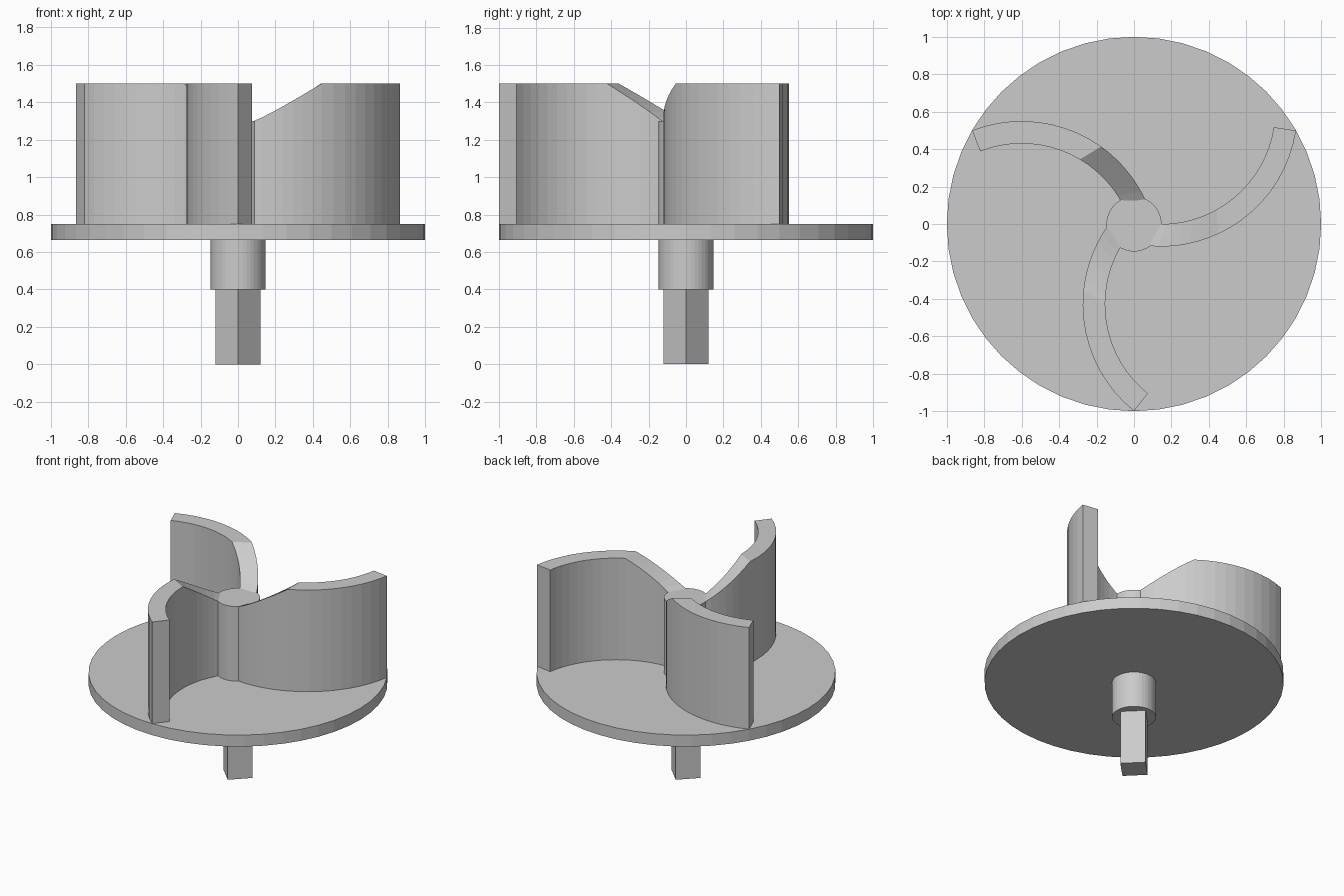
import bpy, bmesh, math
from mathutils import Matrix

cube = bpy.data.objects.get("Cube")
if cube:
    bpy.data.objects.remove(cube, do_unlink=True)

grey = bpy.data.materials.new("light grey")
grey.use_nodes = True
grey.diffuse_color = (0.6, 0.6, 0.6, 1)
grey.node_tree.nodes["Principled BSDF"].inputs["Base Color"].default_value = (0.6, 0.6, 0.6, 1)


def add_object(name, bm):
    bmesh.ops.recalc_face_normals(bm, faces=bm.faces[:])
    mesh = bpy.data.meshes.new(name)
    bm.to_mesh(mesh)
    bm.free()
    mesh.materials.append(grey)
    obj = bpy.data.objects.new(name, mesh)
    bpy.context.scene.collection.objects.link(obj)
    return obj


def cylinder(name, radius, low, high, sides):
    bm = bmesh.new()
    bmesh.ops.create_cone(bm, cap_ends=True, segments=sides, radius1=radius, radius2=radius,
                          depth=high - low, matrix=Matrix.Translation((0, 0, (low + high) / 2)))
    return add_object(name, bm)


DISC_TOP, HUB_TOP, BLADE_TOP = 0.75, 1.3, 1.5
HUB_R, SLOPE_R = 0.147, 0.45

# Disc, round hub and square drive shaft standing on a corner
cylinder("disc", 1.0, 0.665, DISC_TOP, 48)
cylinder("hub", HUB_R, 0.4, HUB_TOP, 40)
cylinder("square_shaft", 0.12, 0, 0.4, 4)

# Curved blade between two concentric arcs
CX, CY = -0.6, -0.18
OUTER, INNER = 0.73, 0.61
TIP = math.radians(111.3)


def angle_at(arc, r):
    """Angle on an arc where it lies at distance r from the main axis."""
    c = math.hypot(CX, CY)
    toward = math.atan2(CY, CX) % math.tau
    return toward - math.acos((r * r - c * c - arc * arc) / (2 * c * arc))


def blade_edge(arc):
    """Points on one edge: conical slope first, then the level top."""
    points = []
    for i in range(8):
        r = 0.13 + (SLOPE_R - 0.13) * i / 7
        z = HUB_TOP + (BLADE_TOP - HUB_TOP) * (r - HUB_R) / (SLOPE_R - HUB_R)
        points.append((angle_at(arc, r), z))
    start = points[-1][0]
    points += [(start + (TIP - start) * i / 10, BLADE_TOP) for i in range(1, 11)]
    return [(CX + arc * math.cos(a), CY + arc * math.sin(a), z) for a, z in points]


def blade(name, turn):
    bm = bmesh.new()
    rows = []
    for (ox, oy, oz), (ix, iy, iz) in zip(blade_edge(OUTER), blade_edge(INNER)):
        corners = [(ox, oy, DISC_TOP), (ox, oy, oz), (ix, iy, iz), (ix, iy, DISC_TOP)]
        rows.append([bm.verts.new(p) for p in corners])
    for a, b in zip(rows, rows[1:]):
        for k in range(4):
            n = (k + 1) % 4
            bm.faces.new((a[k], a[n], b[n], b[k]))
    bm.faces.new(rows[0])
    bm.faces.new(rows[-1])
    bmesh.ops.rotate(bm, verts=bm.verts[:], matrix=Matrix.Rotation(turn, 3, "Z"))
    return add_object(name, bm)


for i, place in enumerate(("back_right", "front", "back_left")):
    blade(place + "_blade", i * math.tau / 3)
